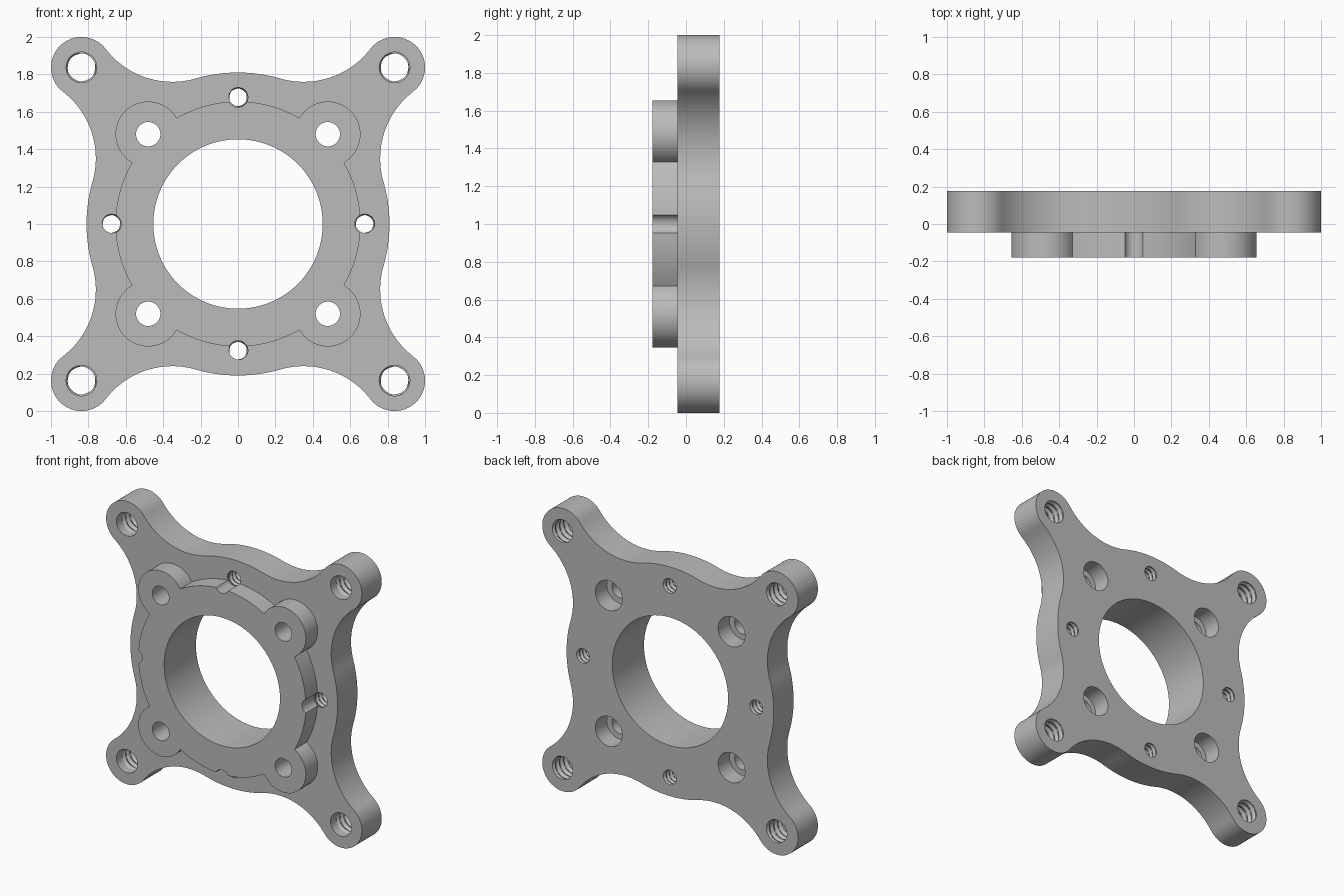
import bpy, bmesh
from math import sin, cos, pi, sqrt, atan2, hypot

if "Cube" in bpy.data.objects:
    bpy.data.objects.remove(bpy.data.objects["Cube"], do_unlink=True)

MID = 1.0                                  # height of the plate centre
FRONT, STEP, BACK = -0.178, -0.045, 0.177  # depths of boss face, plate face, back

metal = bpy.data.materials.new("grey_metal")
metal.use_nodes = True
GREY = (0.5, 0.5, 0.5, 1)
metal.diffuse_color = GREY
metal.node_tree.nodes["Principled BSDF"].inputs["Base Color"].default_value = GREY


def finish(bm, name):
    bmesh.ops.recalc_face_normals(bm, faces=bm.faces)
    mesh = bpy.data.meshes.new(name)
    bm.to_mesh(mesh)
    bm.free()
    mesh.materials.append(metal)
    ob = bpy.data.objects.new(name, mesh)
    bpy.context.collection.objects.link(ob)
    return ob


def arc(cx, cz, r, a0, a1, n):
    return [(cx + r * cos(a0 + (a1 - a0) * i / n), cz + r * sin(a0 + (a1 - a0) * i / n))
            for i in range(n + 1)]


def four_fold(quarter):
    """Repeat a quarter outline around the centre, dropping doubled points."""
    pts = []
    for k in range(4):
        c, s = round(cos(k * pi / 2)), round(sin(k * pi / 2))
        pts += [(c * x - s * z, s * x + c * z) for x, z in quarter]
    return [p for i, p in enumerate(pts) if hypot(p[0] - pts[i - 1][0], p[1] - pts[i - 1][1]) > 1e-4]


def slab(name, outline, y0, y1):
    bm = bmesh.new()
    face = bm.faces.new([bm.verts.new((x, y0, z + MID)) for x, z in outline])
    ext = bmesh.ops.extrude_face_region(bm, geom=[face])
    for v in ext["geom"]:
        if isinstance(v, bmesh.types.BMVert):
            v.co.y = y1
    return finish(bm, name)


def bore(name, x, z, sections, n=32, pitch=0.05, depth=0.0, start=0.0):
    """Turned cutter from (y, radius) sections; a depth adds a helical thread after start."""
    bm = bmesh.new()
    rows = []
    for y, r in sections:
        ring = []
        for i in range(n):
            a = 2 * pi * i / n
            phase = (y / pitch + i / n) % 1
            rr = r + (depth * abs(2 * phase - 1) if depth and y > start else 0)
            ring.append(bm.verts.new((x + rr * cos(a), y, z + MID + rr * sin(a))))
        rows.append(ring)
    for lo, hi in zip(rows, rows[1:]):
        for i in range(n):
            j = (i + 1) % n
            bm.faces.new((lo[i], lo[j], hi[j], hi[i]))
    bm.faces.new(rows[0])
    bm.faces.new(rows[-1])
    return finish(bm, name)


def threaded(name, x, z, r_in, r_clear, start, pitch, depth):
    rows = int((BACK + 0.03 - start) / pitch * 6)
    sections = [(FRONT - 0.05, r_clear), (start, r_clear)]
    sections += [(start + 0.001 + i * pitch / 6, r_in) for i in range(rows + 1)]
    return bore(name, x, z, sections, 30, pitch, depth, start)


def combine(target, tool, operation):
    mod = target.modifiers.new(operation.lower(), "BOOLEAN")
    mod.operation, mod.solver, mod.object = operation, "EXACT", tool
    bpy.context.view_layer.objects.active = target
    bpy.ops.object.modifier_apply(modifier=mod.name)
    bpy.data.objects.remove(tool, do_unlink=True)


# Plate outline: round hub, concave fillets and round ears, all tangent
HUB, EAR, EAR_AT, FIL = 0.81, 0.163, 0.837, 0.45
d, p, q = EAR_AT * sqrt(2), HUB + FIL, EAR + FIL
along = (p * p - q * q + d * d) / (2 * d)
off = sqrt(p * p - along * along)
fx, fz = (along + off) / sqrt(2), (along - off) / sqrt(2)
hub_a = atan2(fz, fx)
ear_a = atan2(fz - EAR_AT, fx - EAR_AT)
quarter = arc(0, 0, HUB, -hub_a, hub_a, 16)
quarter += arc(fx, fz, FIL, hub_a + pi, ear_a + pi, 24)
quarter += arc(EAR_AT, EAR_AT, EAR, ear_a, pi / 2 - ear_a, 32)
quarter += arc(fz, fx, FIL, 1.5 * pi - ear_a, 1.5 * pi - hub_a, 24)
plate = slab("mounting_plate", four_fold(quarter), STEP, BACK)

# Raised boss outline: disc with four round lobes
DISC, LOBE, LOBE_AT = 0.655, 0.175, 0.48
d = LOBE_AT * sqrt(2)
cusp = (DISC ** 2 - LOBE ** 2 + d * d) / (2 * d)
half = sqrt(DISC ** 2 - cusp ** 2)
disc_a = pi / 4 - atan2(half, cusp)
lobe_a = atan2(half, cusp - d)
quarter = arc(0, 0, DISC, -disc_a, disc_a, 20)
quarter += arc(LOBE_AT, LOBE_AT, LOBE, pi / 4 - lobe_a, pi / 4 + lobe_a, 32)
boss = slab("raised_boss", four_fold(quarter), FRONT, STEP + 0.05)
combine(plate, boss, "UNION")

# Central bore
cutters = [bore("centre_bore", 0, 0, [(FRONT - 0.1, 0.453), (BACK + 0.1, 0.453)], 96)]

# Counterbored holes in the lobes, threaded holes in the ears
for sx in (-1, 1):
    for sz in (-1, 1):
        cutters.append(bore("lobe_hole", sx * LOBE_AT, sz * LOBE_AT,
                            [(FRONT - 0.1, 0.065), (0.05, 0.065), (0.05, 0.105), (BACK + 0.1, 0.105)], 40))
        cutters.append(threaded("ear_hole", sx * EAR_AT, sz * EAR_AT, 0.073, 0.082, 0.015, 0.045, 0.014))

# Small threaded holes on the axes, notching the boss edge
for k in range(4):
    cutters.append(threaded("axis_hole", 0.677 * cos(k * pi / 2), 0.677 * sin(k * pi / 2),
                            0.046, 0.053, STEP + 0.004, 0.035, 0.010))

for cutter in cutters:
    combine(plate, cutter, "DIFFERENCE")

# Smooth curved walls, crisp edges
bpy.ops.object.select_all(action="DESELECT")
plate.select_set(True)
bpy.context.view_layer.objects.active = plate
bpy.ops.object.shade_smooth_by_angle(angle=0.5)
